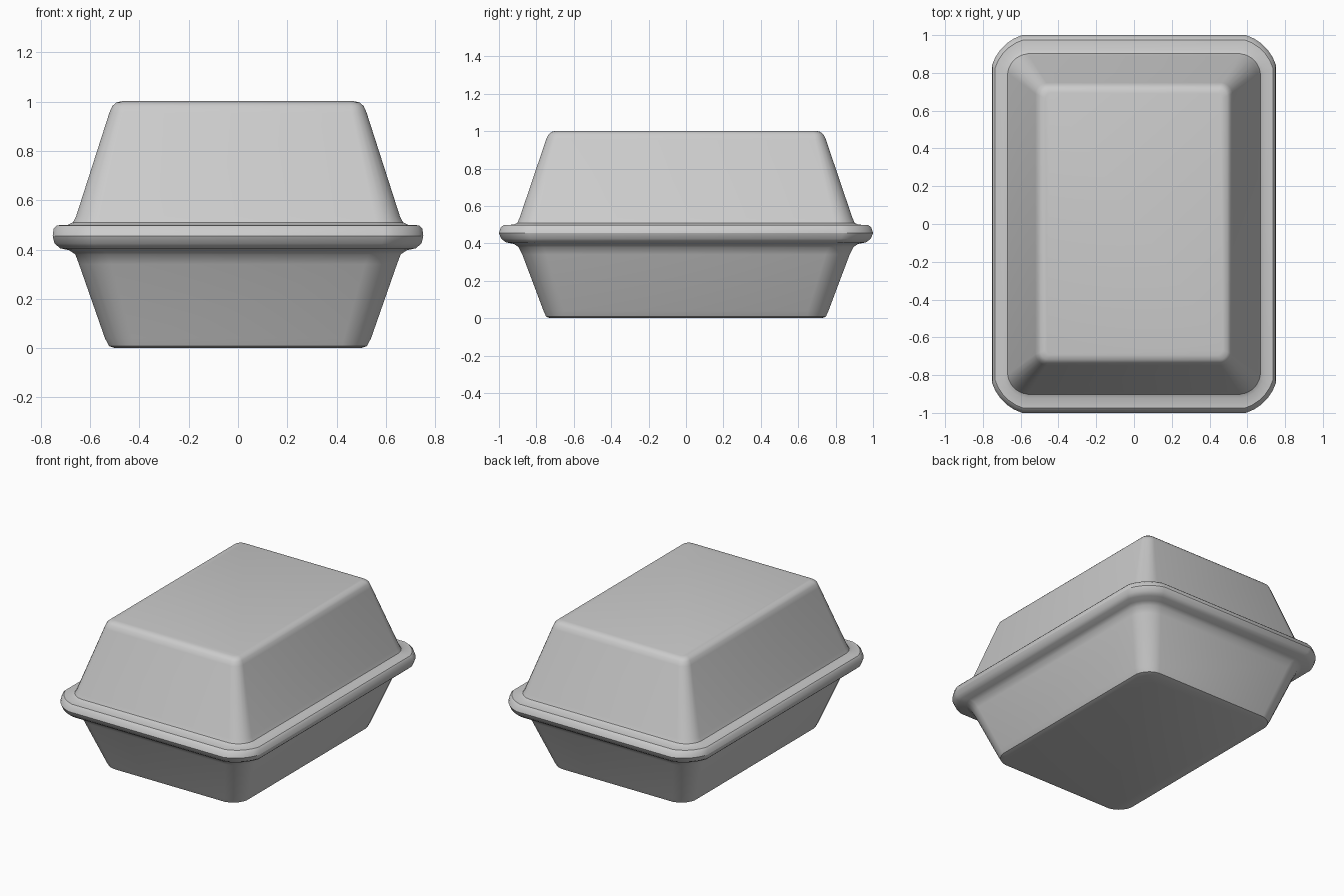
import bpy, bmesh, math

if "Cube" in bpy.data.objects:
    bpy.data.objects.remove(bpy.data.objects["Cube"])

card = bpy.data.materials.new("pale grey")
card.diffuse_color = (0.60, 0.60, 0.60, 1)
card.use_nodes = True
card.node_tree.nodes["Principled BSDF"].inputs["Base Color"].default_value = card.diffuse_color

CORNER_STEPS = 5


def outline(hx, hy, r, bulge):
    """Rectangle with softened corners; bulge 1 is a round corner, 0 a flat cut."""
    pts = []
    for q, (sx, sy) in enumerate([(1, 1), (-1, 1), (-1, -1), (1, -1)]):
        for i in range(CORNER_STEPS + 1):
            t = i / CORNER_STEPS
            if q % 2:
                t = 1 - t
            a = t * math.pi / 2
            ax, ay = math.cos(a), math.sin(a)
            x = hx - r + r * (bulge * ax + (1 - bulge) * (1 - t))
            y = hy - r + r * (bulge * ay + (1 - bulge) * t)
            pts.append((sx * x, sy * y))
    return pts


def shell(name, rings, cap_first):
    """Loft through rings of (half x, half y, z, corner size, corner bulge)."""
    bm = bmesh.new()
    loops = [[bm.verts.new((x, y, z)) for x, y in outline(hx, hy, r, b)]
             for hx, hy, z, r, b in rings]
    for lo, hi in zip(loops, loops[1:]):
        n = len(lo)
        for i in range(n):
            j = (i + 1) % n
            bm.faces.new((lo[i], lo[j], hi[j], hi[i]))
    bm.faces.new(list(reversed(loops[0])) if cap_first else loops[-1])
    mesh = bpy.data.meshes.new(name)
    bm.to_mesh(mesh)
    bm.free()
    mesh.materials.append(card)
    obj = bpy.data.objects.new(name, mesh)
    bpy.context.collection.objects.link(obj)
    bpy.ops.object.select_all(action='DESELECT')
    obj.select_set(True)
    bpy.context.view_layer.objects.active = obj
    bpy.ops.object.shade_smooth_by_angle(angle=math.radians(35))
    return obj


# Tray: flat base, sloping walls, and the lower half of the flange
shell("tray", [
    (0.500, 0.725, 0.000, 0.09, 0.8),
    (0.523, 0.748, 0.008, 0.10, 0.8),
    (0.540, 0.762, 0.040, 0.11, 0.8),
    (0.645, 0.875, 0.340, 0.13, 0.8),
    (0.660, 0.895, 0.380, 0.13, 0.8),
    (0.685, 0.920, 0.397, 0.14, 0.7),
    (0.722, 0.962, 0.405, 0.15, 0.6),
    (0.745, 0.988, 0.425, 0.16, 0.6),
    (0.752, 1.000, 0.455, 0.16, 0.6),
], True)

# Lid: upper half of the flange, curved foot, sloping walls, and flat top
shell("lid", [
    (0.752, 1.000, 0.455, 0.16, 0.6),
    (0.748, 0.990, 0.485, 0.16, 0.6),
    (0.736, 0.975, 0.498, 0.15, 0.6),
    (0.690, 0.922, 0.500, 0.12, 0.8),
    (0.670, 0.902, 0.510, 0.11, 0.9),
    (0.657, 0.890, 0.535, 0.10, 0.9),
    (0.522, 0.748, 0.955, 0.06, 0.9),
    (0.510, 0.735, 0.982, 0.05, 0.9),
    (0.495, 0.718, 0.996, 0.04, 0.9),
    (0.470, 0.695, 1.002, 0.03, 0.9),
], False)
